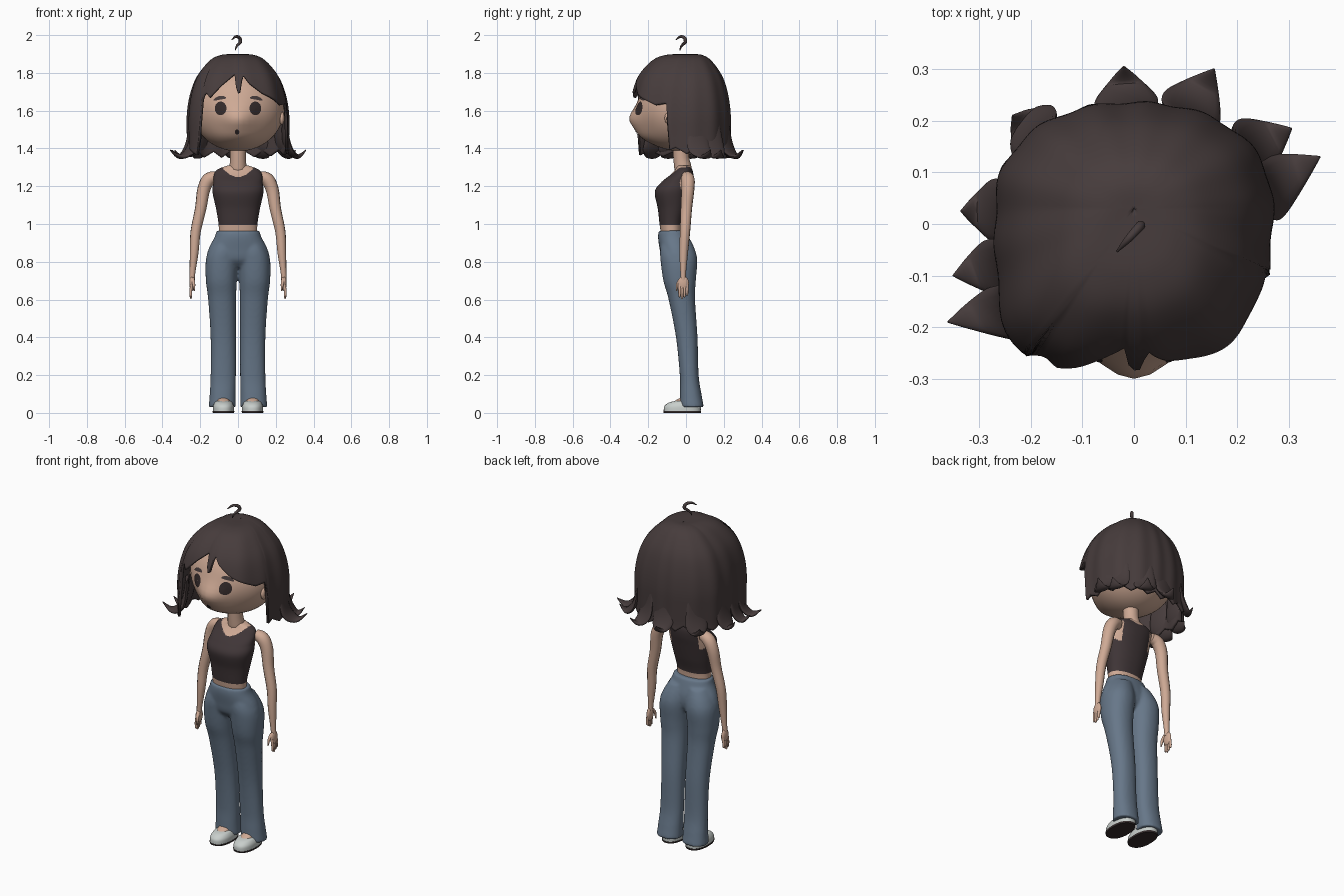
import bpy
import bmesh
from math import sin, cos, pi, radians, atan2, exp, sqrt, hypot
from mathutils import Vector

cube = bpy.data.objects.get("Cube")
if cube:
    bpy.data.objects.remove(cube)
parts = []


def material(name, rgb):
    m = bpy.data.materials.new(name)
    m.use_nodes = True
    m.diffuse_color = (*rgb, 1)
    m.node_tree.nodes["Principled BSDF"].inputs["Base Color"].default_value = (*rgb, 1)
    return m


SKIN = material("skin", (0.62, 0.40, 0.30))
HAIR = material("dark brown hair", (0.062, 0.045, 0.045))
SHIRT = material("dark brown shirt", (0.05, 0.036, 0.038))
DENIM = material("blue denim", (0.135, 0.185, 0.25))
SHOE = material("pale grey shoe", (0.58, 0.62, 0.60))
SOLE = material("dark sole", (0.035, 0.025, 0.025))
EYE = material("dark eye", (0.035, 0.024, 0.024))


def finish(name, mesh, *mats):
    for m in mats:
        mesh.materials.append(m)
    ob = bpy.data.objects.new(name, mesh)
    bpy.context.scene.collection.objects.link(ob)
    parts.append(ob)
    return ob


def select(obs):
    bpy.ops.object.select_all(action="DESELECT")
    for ob in obs:
        ob.select_set(True)
    bpy.context.view_layer.objects.active = obs[0]


def spline(rows, k=6):
    """Smooth interpolation through rows of numbers."""
    out, last = [], len(rows) - 1
    for i in range(last):
        a, b, c, d = (rows[min(max(i + o, 0), last)] for o in (-1, 0, 1, 2))
        for j in range(k):
            t = j / k
            out.append([q + t / 2 * (r - p + t * (2*p - 5*q + 4*r - s + t * (3*(q - r) + s - p)))
                        for p, q, r, s in zip(a, b, c, d)])
    return out + [list(rows[-1])]


def skin(name, rings, *mats, caps=True):
    """Join closed rings of points into a surface."""
    bm = bmesh.new()
    grid = [[bm.verts.new(p) for p in ring] for ring in rings]
    n = len(grid[0])
    for a, b in zip(grid, grid[1:]):
        for k in range(n):
            j = (k + 1) % n
            bm.faces.new((a[k], b[k], b[j], a[j]))
    if caps:
        bm.faces.new(grid[0])
        bm.faces.new(grid[-1])
        bmesh.ops.recalc_face_normals(bm, faces=bm.faces)
    mesh = bpy.data.meshes.new(name)
    bm.to_mesh(mesh)
    bm.free()
    return finish(name, mesh, *mats)


def loft(name, rows, *mats, side=1, segs=32, power=2.0, fine=6):
    """Stack of rounded level outlines: z, centre x, centre y, half width, half depth."""
    def bend(v):
        return abs(v) ** (2 / power) * (1 if v > 0 else -1)
    angles = [2 * pi * k / segs for k in range(segs)]
    rings = [[(side * (x + w * bend(cos(a))), y + d * bend(sin(a)), z) for a in angles]
             for z, x, y, w, d in spline(rows, fine)]
    return skin(name, rings, *mats)


def tube(name, points, mat, side=1):
    """Round limb through points of x, y, z, radius."""
    cu = bpy.data.curves.new(name, "CURVE")
    cu.dimensions, cu.bevel_depth, cu.bevel_resolution, cu.use_fill_caps = "3D", 1, 4, True
    path = spline(points, 5)
    sp = cu.splines.new("POLY")
    sp.points.add(len(path) - 1)
    for pt, (x, y, z, r) in zip(sp.points, path):
        pt.co, pt.radius = (side * x, y, z, 1), r
    tmp = bpy.data.objects.new(name + "_path", cu)
    bpy.context.scene.collection.objects.link(tmp)
    bpy.context.view_layer.update()
    mesh = bpy.data.meshes.new_from_object(tmp.evaluated_get(bpy.context.evaluated_depsgraph_get()))
    bpy.data.objects.remove(tmp)
    mesh.materials.clear()
    return finish(name, mesh, mat)


def ball(name, centre, size, mat, shape=None):
    bm = bmesh.new()
    bmesh.ops.create_uvsphere(bm, u_segments=48, v_segments=32, radius=1)
    for v in bm.verts:
        v.co = Vector(centre) + v.co * Vector(size)
        if shape:
            shape(v.co)
    mesh = bpy.data.meshes.new(name)
    bm.to_mesh(mesh)
    bm.free()
    return finish(name, mesh, mat)


# Head with a soft muzzle bump and a full chin
HEAD, SIZE = Vector((0, -0.03, 1.61)), Vector((0.245, 0.225, 0.225))


def bump(x, z):
    nose = 0.052 * exp(-(x / 0.085) ** 2 - ((z - 1.55) / 0.066) ** 2)
    return nose + 0.035 * exp(-(x / 0.13) ** 2 - ((z - 1.455) / 0.05) ** 2)


def muzzle(co):
    if co.y < HEAD.y:
        co.y -= bump(co.x, co.z) * min(1, (HEAD.y - co.y) / 0.08)


def face_y(x, z):
    rest = 1 - (x / SIZE.x) ** 2 - ((z - HEAD.z) / SIZE.z) ** 2
    return HEAD.y - SIZE.y * sqrt(max(rest, 0)) - bump(x, z)


def patch(name, cx, cz, w, h, mat, tilt=0):
    """Thin oval plate lying on the face."""
    rings = []
    for f in (0.02, 0.4, 0.75, 1):
        ring = []
        for k in range(28):
            u, v = f * w * cos(2 * pi * k / 28), f * h * sin(2 * pi * k / 28)
            x, z = cx + u, cz + v + tilt * u - abs(tilt) * u * u / w
            ring.append((x, face_y(x, z) - 0.004, z))
        rings.append(ring)
    skin(name, rings, mat, caps=False)


ball("head", HEAD, SIZE, SKIN, muzzle)
patch("mouth", -0.005, 1.487, 0.012, 0.014, EYE)

# Neck and torso, with the sleeveless top as a colour region
tube("neck", [(0, -0.02, 1.24, 0.03), (0, -0.016, 1.29, 0.045), (0, -0.025, 1.35, 0.042),
              (0, -0.03, 1.46, 0.045)], SKIN)
torso = loft("torso_and_top", [
    (0.93, 0, -0.075, 0.100, 0.055), (1.00, 0, -0.078, 0.103, 0.062), (1.08, 0, -0.072, 0.116, 0.077),
    (1.17, 0, -0.070, 0.135, 0.095), (1.22, 0, -0.048, 0.130, 0.084), (1.26, 0, -0.022, 0.127, 0.061),
    (1.288, 0, -0.012, 0.110, 0.045), (1.31, 0, -0.012, 0.055, 0.034)],
    SKIN, SHIRT, segs=128, power=2.2, fine=14)
for f in torso.data.polygons:
    x, y, z = f.center
    neckline = (1.25 if y < 0 else 1.28) + 7 * x * x
    armhole = abs(x) > 0.09 and hypot(y - 0.01, 0.7 * (z - 1.215)) < 0.042
    f.material_index = int(0.993 < z < neckline and not armhole)

# Trousers: hips, joined by the legs below
trousers = [loft("trousers", [
    (0.965, 0, -0.07, 0.114, 0.074), (0.93, 0, -0.066, 0.124, 0.082), (0.87, 0, -0.054, 0.155, 0.086),
    (0.81, 0, -0.049, 0.166, 0.079), (0.77, 0, -0.042, 0.12, 0.05)], DENIM, segs=48, power=2.2)]

for side, tag in ((1, "left_"), (-1, "right_")):
    # Face details
    patch(tag + "eye", side * 0.092, 1.612, 0.031, 0.036, EYE)
    patch(tag + "eyebrow", side * 0.096, 1.668, 0.033, 0.010, HAIR, -side * 0.18)
    ball(tag + "ear", (side * 0.232, -0.088, 1.56), (0.014, 0.025, 0.034), SKIN)

    # Trouser leg
    trousers.append(loft(tag + "trouser_leg", [
        (0.92, 0.06, -0.052, 0.06, 0.075), (0.86, 0.076, -0.044, 0.078, 0.093),
        (0.80, 0.085, -0.037, 0.086, 0.097),
        (0.70, 0.088, -0.034, 0.082, 0.086), (0.60, 0.084, -0.022, 0.074, 0.07),
        (0.40, 0.078, 0.004, 0.067, 0.057), (0.20, 0.078, 0.017, 0.067, 0.05),
        (0.10, 0.081, 0.025, 0.069, 0.057), (0.03, 0.083, 0.031, 0.072, 0.064)],
        DENIM, side=side, power=2.2))

    # Foot and slip-on shoe
    loft(tag + "foot", [(0.03, 0.077, -0.02, 0.036, 0.056), (0.06, 0.077, -0.014, 0.036, 0.05),
                        (0.085, 0.08, 0.018, 0.03, 0.036)], SKIN, side=side)
    loft(tag + "sole", [(0, 0.077, -0.02, 0.056, 0.098), (0.01, 0.077, -0.02, 0.058, 0.1)],
         SOLE, side=side, power=2.3)
    loft(tag + "shoe", [(0.01, 0.077, -0.02, 0.056, 0.098), (0.036, 0.077, -0.018, 0.055, 0.096),
                        (0.056, 0.077, -0.008, 0.046, 0.079), (0.064, 0.077, 0.008, 0.037, 0.052)],
         SHOE, side=side, power=2.3)

    # Arm, palm, fingers and thumb
    tube(tag + "arm", [
        (0.115, 0.005, 1.25, 0.03), (0.155, 0.01, 1.235, 0.036), (0.182, 0.01, 1.18, 0.034),
        (0.198, 0.002, 1.08, 0.030), (0.224, -0.005, 0.96, 0.027), (0.232, -0.012, 0.85, 0.023),
        (0.241, -0.015, 0.74, 0.015), (0.243, -0.015, 0.70, 0.014)], SKIN, side)
    ball(tag + "palm", (side * 0.244, -0.014, 0.685), (0.013, 0.029, 0.04), SKIN)
    for i in range(4):
        y = -0.034 + 0.013 * i
        end = 0.605 + 0.008 * abs(i - 1)
        tube(f"{tag}finger_{i + 1}", [(0.245, y, 0.68, 0.008), (0.25, y, 0.645, 0.0075),
                                      (0.249, y, end + 0.005, 0.006), (0.248, y, end, 0.002)], SKIN, side)
    tube(tag + "thumb", [(0.24, -0.025, 0.71, 0.01), (0.234, -0.045, 0.68, 0.008),
                         (0.231, -0.05, 0.645, 0.003)], SKIN, side)

# Blend hips and legs into one smooth garment
parts = [ob for ob in parts if ob not in trousers[1:]]
select(trousers)
bpy.ops.object.join()
blend = trousers[0].modifiers.new("blend", "REMESH")
blend.mode, blend.voxel_size, blend.use_smooth_shade = "VOXEL", 0.008, True
trousers[0].modifiers.new("soften", "SMOOTH").iterations = 6

# Hair cap: one dome profile swept round the crown, cut off at a hem that varies with angle
CROWN = Vector((0, 0.03, 0))
DOME = spline([(0.0001, 1.898), (0.25, 1.896), (0.5, 1.866), (0.78, 1.785), (0.93, 1.69), (1, 1.58),
               (1, 1.46), (1, 1.38), (1.03, 1.32)], 12)
HEM = [(-180, 1.35), (-37, 1.36), (-34, 1.66), (-31, 1.70), (-26, 1.67), (-15, 1.74), (-4, 1.795),
       (-1, 1.69), (2, 1.70), (5, 1.795), (12, 1.745), (25, 1.69), (50, 1.63), (63, 1.64),
       (66, 1.375), (180, 1.35)]


def reach(th):
    depth, power = (0.33, 2.6 if th > 0 else 3.8) if cos(th) > 0 else (0.205, 2.2)
    return ((abs(sin(th)) / 0.268) ** power + (abs(cos(th)) / depth) ** power) ** (-1 / power)


def hem_height(deg):
    for (a, za), (b, zb) in zip(HEM, HEM[1:]):
        if deg <= b:
            z = za + (zb - za) * (deg - a) / (b - a)
            return z + (0.03 * abs(deg / 12 % 2 - 1) if z < 1.4 else 0)


columns, STEPS = [], 44
for j in range(180):
    deg = -180 + 2 * j
    th, hem = radians(deg), hem_height(deg)
    i = next(k for k, p in enumerate(DOME) if p[1] <= hem)
    stop = i - (hem - DOME[i][1]) / (DOME[i - 1][1] - DOME[i][1])
    column = []
    for s in range(STEPS + 1):
        t = stop * s / STEPS
        k = min(int(t), len(DOME) - 2)
        r, z = Vector(DOME[k]).lerp(Vector(DOME[k + 1]), t - k)
        r **= 1 - 0.33 * max(cos(th), 0)
        r *= reach(th) * (1 + 0.012 * r * sin(13 * th))
        column.append(CROWN + Vector((r * sin(th), -r * cos(th), z)))
    columns.append(column)
hair = skin("hair_cap", list(zip(*columns)), HAIR, caps=False)
thick = hair.modifiers.new("thickness", "SOLIDIFY")
thick.thickness, thick.offset = 0.014, -1

# Flipped-out locks along the hem: where each tip ends and how far its root is swept aside
TIPS = [(-0.02, 0.305, 0), (0.155, 0.3, 0), (0.305, 0.185, 0), (0.36, 0.13, -0.035),
        (-0.235, 0.21, 0), (-0.335, 0.025, 0), (-0.35, -0.1, 0.02), (-0.36, -0.19, 0.05)]
for n, (tx, ty, sweep) in enumerate(TIPS):
    out = Vector((tx, ty, 0)) - CROWN
    base = reach(atan2(out.x, -out.y))
    length = out.length - base
    out.normalize()
    across = Vector((-out.y, out.x, 0))
    path = spline([(-0.02, 1.56, 0.04, 0.008), (-0.012, 1.45, 0.058, 0.014),
                   (0.12 * length, 1.385, 0.06, 0.015), (0.55 * length, 1.357, 0.035, 0.012),
                   (length, 1.392, 0.002, 0.002)])
    rings = []
    for i, (off, z, w, h) in enumerate(path):
        a, b = path[max(i - 1, 0)], path[min(i + 1, len(path) - 1)]
        along = (out * (b[0] - a[0]) + Vector((0, 0, b[1] - a[1]))).normalized()
        normal = along.cross(across)
        mid = CROWN + out * (base + off) + Vector((0, 0, z))
        mid += across * sweep * min(1, 1 - off / length)
        rings.append([mid + across * w * cos(q * pi / 8) + normal * h * sin(q * pi / 8) for q in range(16)])
    skin(f"hair_lock_{n + 1}", rings, HAIR)

# Loose curl above the crown
CURL = [(-0.015, 1.918, 0.002), (-0.006, 1.943, 0.006), (0.012, 1.963, 0.009), (0.008, 1.985, 0.009),
        (-0.012, 1.992, 0.007), (-0.033, 1.975, 0.002)]
tube("top_curl", [(x, 1.1 * x - 0.017, z, r) for x, z, r in CURL], HAIR)

# Smooth shading with crisp rims
select(parts)
bpy.ops.object.shade_smooth_by_angle(angle=radians(50))
